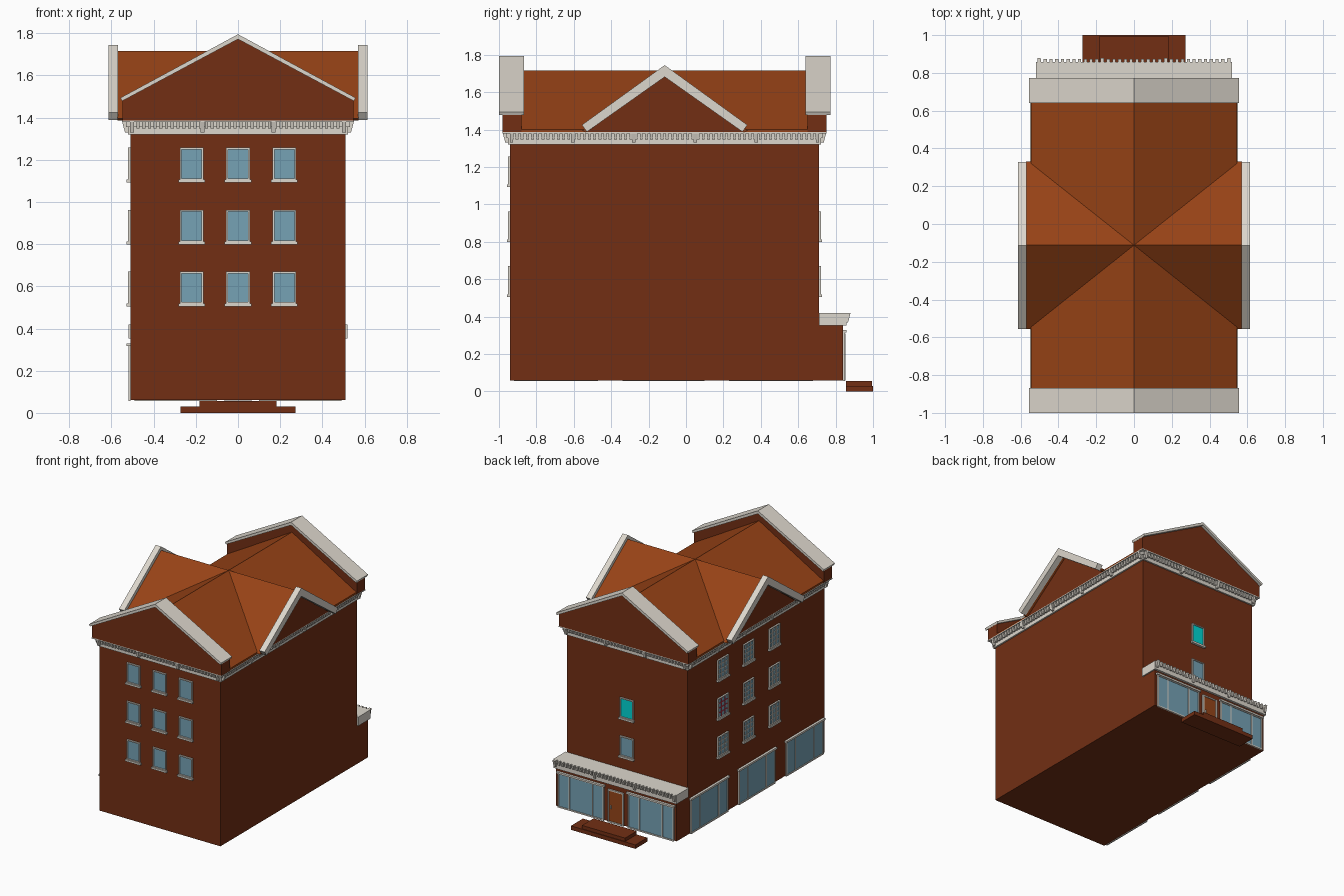
import bpy, bmesh

if "Cube" in bpy.data.objects:
    bpy.data.objects.remove(bpy.data.objects["Cube"])


def material(name, r, g, b):
    m = bpy.data.materials.new(name)
    m.diffuse_color = (r, g, b, 1)
    m.use_nodes = True
    m.node_tree.nodes["Principled BSDF"].inputs["Base Color"].default_value = m.diffuse_color
    return m


BRICK = material("brick", 0.17, 0.028, 0.007)
ROOF = material("roof_tile", 0.31, 0.055, 0.008)
TRIM = material("trim", 0.72, 0.68, 0.61)
GLASS = material("glass", 0.18, 0.36, 0.46)
CYAN = material("cyan_glass", 0.0, 0.68, 0.66)
RED = material("red_bars", 0.6, 0.04, 0.07)
DOOR = material("door_wood", 0.3, 0.06, 0.01)

# Wall mappings: u along the wall, d outwards, z up
WALLS = {
    "front": lambda u, d, z: (u, -0.94 - d, z),
    "back": lambda u, d, z: (u, 0.71 + d, z),
    "shop": lambda u, d, z: (u, 0.84 + d, z),
    "left": lambda u, d, z: (-0.51 - d, u, z),
    "right": lambda u, d, z: (0.51 + d, u, z),
}


def plain(x, y, z):
    return (x, y, z)


class Part:
    """Collects boxes and prisms into one object."""

    def __init__(self, name, mat):
        self.name, self.mat, self.bm = name, mat, bmesh.new()

    def prism(self, lower, upper):
        a = [self.bm.verts.new(p) for p in lower]
        b = [self.bm.verts.new(p) for p in upper]
        n = len(a)
        self.bm.faces.new(a)
        self.bm.faces.new(b[::-1])
        for i in range(n):
            j = (i + 1) % n
            self.bm.faces.new((a[i], b[i], b[j], a[j]))

    def box(self, u, d, z, f=plain, slant=0.0):
        # slant pulls the outer bottom edge back towards the wall
        prof = [(d[0], z[0]), (d[1] - slant, z[0]), (d[1], z[1]), (d[0], z[1])]
        self.prism([f(u[0], *p) for p in prof], [f(u[1], *p) for p in prof])

    def done(self):
        bmesh.ops.recalc_face_normals(self.bm, faces=self.bm.faces)
        me = bpy.data.meshes.new(self.name)
        self.bm.to_mesh(me)
        self.bm.free()
        me.materials.append(self.mat)
        ob = bpy.data.objects.new(self.name, me)
        bpy.context.collection.objects.link(ob)


def frame(part, f, u0, u1, z0, z1, t, d):
    part.box((u0, u0 + t), (0, d), (z0, z1), f)
    part.box((u1 - t, u1), (0, d), (z0, z1), f)
    part.box((u0 + t, u1 - t), (0, d), (z1 - t, z1), f)
    part.box((u0 + t, u1 - t), (0, d), (z0, z0 + t), f)


def window(name, wall, u, z, half, glass=GLASS, bars=None):
    f = WALLS[wall]
    p = Part(name + "_frame", TRIM)
    frame(p, f, u - half, u + half, z + 0.012, z + 0.165, 0.008, 0.012)
    p.box((u - half - 0.007, u + half + 0.007), (0, 0.018), (z, z + 0.014), f)
    p.done()
    p = Part(name + "_glass", glass)
    p.box((u - half + 0.006, u + half - 0.006), (-0.01, 0.004), (z + 0.016, z + 0.16), f)
    p.done()
    if bars:
        p = Part(name + "_bars", bars)
        for i in (1, 2):
            c = u - half + 2 * half * i / 3
            p.box((c - 0.003, c + 0.003), (0, 0.009), (z + 0.016, z + 0.16), f)
        for i in (1, 2, 3):
            c = z + 0.016 + 0.144 * i / 4
            p.box((u - half + 0.006, u + half - 0.006), (0, 0.008), (c - 0.003, c + 0.003), f)
        p.done()


def shop_window(name, wall, u0, u1):
    f = WALLS[wall]
    p = Part(name + "_frame", TRIM)
    frame(p, f, u0, u1, 0.056, 0.32, 0.01, 0.01)
    p.box((u0 - 0.008, u1 + 0.008), (0, 0.018), (0.316, 0.33), f)
    for k in (0.25, 0.75):
        c = u0 + (u1 - u0) * k
        p.box((c - 0.004, c + 0.004), (0, 0.009), (0.06, 0.32), f)
    p.done()
    p = Part(name + "_glass", GLASS)
    p.box((u0 + 0.008, u1 - 0.008), (-0.01, 0.005), (0.062, 0.314), f)
    p.done()


def dentils(part, f, u0, u1, count, d0, d1, z0, z1, brackets):
    # small teeth, plus a few larger brackets
    step = (u1 - u0) / count
    for i in range(count):
        a = u0 + step * (i + 0.22)
        part.box((a, a + step * 0.56), (d0, d1), (z0 + 0.018, z1), f, 0.008)
    for i in range(brackets):
        c = u0 + 0.012 + (u1 - u0 - 0.024) * i / (brackets - 1)
        part.box((c - 0.009, c + 0.009), (d0, d1 + 0.006), (z0, z1), f, 0.014)


# Walls and shop extension
p = Part("main_walls", BRICK)
p.box((-0.51, 0.51), (-0.94, 0.71), (0.06, 1.385))
p.done()
p = Part("shop_walls", BRICK)
p.box((-0.51, 0.51), (0.70, 0.84), (0.06, 0.36))
p.done()

# Entrance steps
p = Part("steps", BRICK)
p.box((-0.272, 0.272), (0.855, 1.0), (0, 0.03))
p.box((-0.182, 0.182), (0.855, 0.995), (0.03, 0.056))
p.done()

# Main cornice with dentils
p = Part("main_cornice", TRIM)
p.box((-0.522, 0.522), (-0.952, 0.722), (1.32, 1.355))
p.box((-0.53, 0.53), (-0.96, 0.73), (1.355, 1.383))
p.box((-0.55, 0.55), (-0.98, 0.75), (1.379, 1.387))
for w in ("front", "back"):
    dentils(p, WALLS[w], -0.515, 0.515, 38, 0.01, 0.034, 1.33, 1.383, 4)
for w in ("left", "right"):
    dentils(p, WALLS[w], -0.945, 0.715, 60, 0.01, 0.034, 1.33, 1.383, 6)
p.done()

# Shop cornice with dentils
p = Part("shop_cornice", TRIM)
p.box((-0.52, 0.52), (0.71, 0.857), (0.352, 0.42))
dentils(p, WALLS["shop"], -0.515, 0.515, 34, 0.0, 0.034, 0.368, 0.42, 4)
p.done()

# Main roof along y and cross roof along x
p = Part("main_roof", ROOF)
prof = [(-0.545, 1.385), (0.545, 1.385), (0.545, 1.402), (0, 1.715), (-0.545, 1.402)]
p.prism([(x, -0.885, z) for x, z in prof], [(x, 0.655, z) for x, z in prof])
p.done()
p = Part("cross_roof", ROOF)
outer = [(-0.555, 1.395), (-0.112, 1.715), (0.33, 1.395)]
inner = [(0.31, 1.385), (-0.112, 1.69), (-0.535, 1.385)]
p.prism([(-0.572, y, z) for y, z in outer + inner], [(0.572, y, z) for y, z in outer + inner])
p.done()
p = Part("side_gable_walls", BRICK)
tri = [(-0.53, 1.386), (0.306, 1.386), (-0.112, 1.70)]
p.prism([(-0.55, y, z) for y, z in tri], [(0.55, y, z) for y, z in tri])
p.done()

# End gable blocks and their sloping copings
for name, y0, y1, c0, c1 in (("front", -0.98, -0.88, -1.0, -0.867), ("back", 0.65, 0.75, 0.64, 0.773)):
    p = Part(name + "_gable", BRICK)
    prof = [(-0.548, 1.386), (0.548, 1.386), (0.548, 1.482), (0, 1.775), (-0.548, 1.482)]
    p.prism([(x, y0, z) for x, z in prof], [(x, y1, z) for x, z in prof])
    p.done()
    p = Part(name + "_gable_coping", TRIM)
    prof = [(-0.557, 1.494), (0, 1.795), (0.557, 1.494), (0.55, 1.478), (0, 1.772), (-0.55, 1.478)]
    p.prism([(x, c0, z) for x, z in prof], [(x, c1, z) for x, z in prof])
    p.done()

# Side gable rakes
for name, s in (("left", -1), ("right", 1)):
    p = Part(name + "_gable_rake", TRIM)
    prof = [(-0.557, 1.425), (-0.114, 1.745), (0.328, 1.425), (0.302, 1.388), (-0.114, 1.682), (-0.53, 1.388)]
    p.prism([(s * 0.57, y, z) for y, z in prof], [(s * 0.615, y, z) for y, z in prof])
    p.done()

# Upper windows
for r, z in enumerate((0.505, 0.798, 1.092)):
    for c, u in enumerate((-0.22, 0, 0.22)):
        window(f"front_window_{r}_{c}", "front", u, z, 0.056)
    for c, u in enumerate((0.29, -0.02, -0.33)):
        window(f"side_window_{r}_{c}", "left", u, z, 0.063,
               bars=RED if (r, c) == (1, 0) else TRIM)
window("back_window_low", "back", 0, 0.505, 0.056)
window("back_window_high", "back", 0, 0.798, 0.056, glass=CYAN)

# Shop windows
for i, (a, b) in enumerate(((-0.92, -0.47), (-0.34, 0.1), (0.23, 0.68))):
    shop_window(f"side_shop_window_{i}", "left", a, b)
shop_window("shop_window_left", "shop", -0.49, -0.1)
shop_window("shop_window_right", "shop", 0.1, 0.49)

# Shop door
f = WALLS["shop"]
p = Part("door_frame", TRIM)
frame(p, f, -0.066, 0.066, 0.058, 0.31, 0.01, 0.012)
p.done()
p = Part("door", DOOR)
p.box((-0.058, 0.058), (-0.01, 0.006), (0.062, 0.302), f)
p.done()
p = Part("door_handle", TRIM)
p.box((0.036, 0.044), (0.005, 0.014), (0.165, 0.19), f)
p.done()
